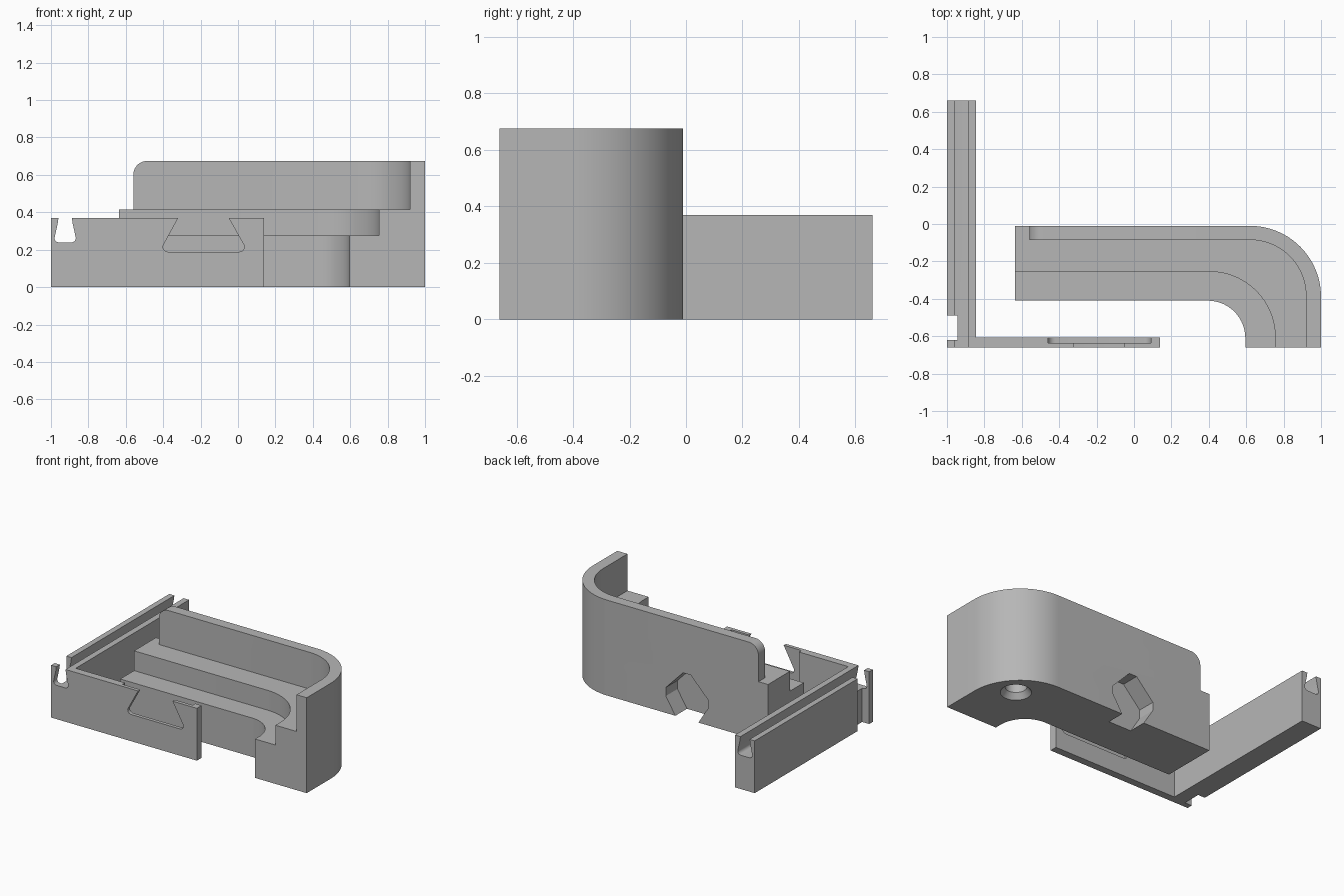
import bpy, bmesh
from math import sin, cos, radians

old = bpy.data.objects.get("Cube")
if old:
    bpy.data.objects.remove(old, do_unlink=True)

grey = bpy.data.materials.new("light grey")
grey.use_nodes = True
colour = (0.47, 0.47, 0.47, 1)
grey.diffuse_color = colour
grey.node_tree.nodes["Principled BSDF"].inputs["Base Color"].default_value = colour


def arc(cx, cy, r, start, end, steps=16):
    angles = [radians(start + (end - start) * i / steps) for i in range(steps + 1)]
    return [(cx + r * cos(a), cy + r * sin(a)) for a in angles]


def prism(name, outline, axis, lo, hi, round_edge=None):
    """Extrude a 2D outline along y (outline in x, z) or z (outline in x, y)."""
    bm = bmesh.new()
    place = (lambda p: (p[0], lo, p[1])) if axis == "y" else (lambda p: (p[0], p[1], lo))
    face = bm.faces.new([bm.verts.new(place(p)) for p in outline])
    moved = bmesh.ops.extrude_face_region(bm, geom=[face])["geom"]
    step = (0, hi - lo, 0) if axis == "y" else (0, 0, hi - lo)
    bmesh.ops.translate(bm, vec=step, verts=[v for v in moved if isinstance(v, bmesh.types.BMVert)])
    if round_edge:
        x, z, radius = round_edge
        edges = [e for e in bm.edges
                 if all(abs(v.co.x - x) < 1e-4 and abs(v.co.z - z) < 1e-4 for v in e.verts)]
        bmesh.ops.bevel(bm, geom=edges, offset=radius, segments=10, profile=0.5, affect="EDGES")
    bmesh.ops.recalc_face_normals(bm, faces=bm.faces)
    mesh = bpy.data.meshes.new(name)
    bm.to_mesh(mesh)
    bm.free()
    obj = bpy.data.objects.new(name, mesh)
    bpy.context.collection.objects.link(obj)
    mesh.materials.append(grey)
    return obj


def activate(obj):
    bpy.ops.object.select_all(action="DESELECT")
    obj.select_set(True)
    bpy.context.view_layer.objects.active = obj


def cut(obj, cutter):
    mod = obj.modifiers.new("cut", "BOOLEAN")
    mod.operation = "DIFFERENCE"
    mod.solver = "EXACT"
    mod.object = cutter
    activate(obj)
    bpy.ops.object.modifier_apply(modifier=mod.name)


def box_outline(x0, y0, x1, y1):
    return [(x0, y0), (x1, y0), (x1, y1), (x0, y1)]


FRONT, H = -0.66, 0.37

# Side rail with a dovetail groove along its top
mid = -0.924
groove = ([(mid - 0.036, H), (mid - 0.04, 0.34)]
          + arc(mid - 0.033, 0.263, 0.024, 180, 270, 6)
          + arc(mid + 0.033, 0.263, 0.024, 270, 360, 6)
          + [(mid + 0.04, 0.34), (mid + 0.036, H)])
rail = prism("side_rail", [(-1, H)] + groove + [(-0.845, H), (-0.845, 0), (-1, 0)],
             "y", FRONT, 0.66)
notch = prism("notch_cutter", box_outline(-1.1, -0.62, -0.945, -0.49), "z", -0.1, 0.6)
cut(rail, notch)

# Thin front plate with a dovetail opening
opening = ([(-0.32, H)]
           + arc(-0.375, 0.215, 0.026, 160, 270, 6)
           + arc(0.008, 0.215, 0.026, 270, 380, 6)
           + [(-0.05, H)])
left, right = -0.845, 0.14
plate = prism("front_plate", [(left, H)] + opening + [(right, H), (right, 0), (left, 0)],
              "y", FRONT, -0.635)

# Backing frame with a wider rounded recess
recess = ([(-0.46, H)]
          + arc(-0.42, 0.17, 0.04, 180, 270, 8)
          + arc(0.05, 0.17, 0.04, 270, 360, 8)
          + [(0.09, H)])
frame = prism("plate_backing", [(left, H)] + recess + [(right, H), (right, 0), (left, 0)],
              "y", -0.635, -0.607)

# Stepped corner body, each tier following the same rounded bend
BACK = -0.01
outer = arc(0.62, -0.39, 0.38, 90, 0, 28)


def tier_outline(start_x, inner_y, cx, cy, radius):
    inner = arc(cx, cy, radius, 0, 90, 24)
    return ([(start_x, BACK)] + outer
            + [(1, FRONT), (cx + radius, FRONT)] + inner + [(start_x, inner_y)])


lower = prism("lower_step", tier_outline(-0.635, -0.41, 0.395, -0.61, 0.2), "z", 0, 0.275)
middle = prism("middle_step", tier_outline(-0.635, -0.255, 0.405, -0.605, 0.35), "z", 0.275, 0.415)
wall = prism("back_wall", tier_outline(-0.56, -0.085, 0.62, -0.385, 0.3), "z", 0.415, 0.675,
             (-0.56, 0.675, 0.075))

# Keyed pocket in the back face, open at the bottom
half = [(0.09, -0.02), (0.09, 0), (0.165, 0.12), (0.165, 0.18), (0.03, 0.32)]
pocket = prism("pocket_cutter", half + [(-x, z) for x, z in reversed(half)], "y", -0.14, 0.1)
for tier in (lower, middle):
    cut(tier, pocket)

# Blind round hole with a chamfered mouth underneath
bpy.ops.mesh.primitive_cylinder_add(vertices=32, radius=0.07, depth=0.3, location=(0.785, -0.235, 0.05))
bore = bpy.context.object
bpy.ops.mesh.primitive_cone_add(vertices=32, radius1=0.115, radius2=0.07, depth=0.06,
                                location=(0.785, -0.235, 0.01))
mouth = bpy.context.object
for cutter in (bore, mouth):
    cut(lower, cutter)

for cutter in (notch, pocket, bore, mouth):
    bpy.data.objects.remove(cutter, do_unlink=True)

for part in (rail, plate, frame, lower, middle, wall):
    activate(part)
    bpy.ops.object.shade_smooth_by_angle(angle=radians(30))
